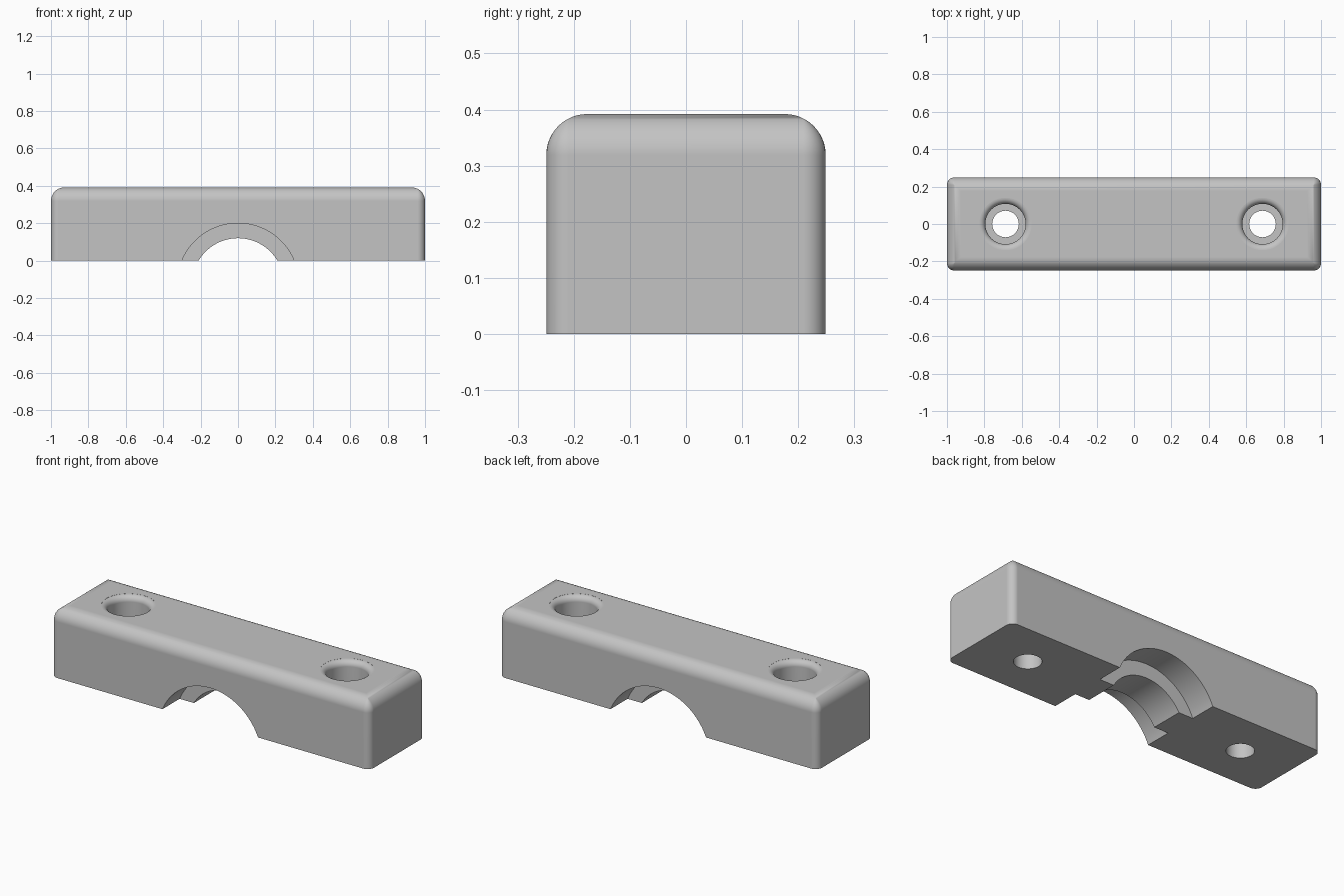
import bpy, bmesh
from math import pi, sin, cos, radians
from mathutils import Matrix, Vector

if "Cube" in bpy.data.objects:
    bpy.data.objects.remove(bpy.data.objects["Cube"], do_unlink=True)

HALF_X, HALF_Y, HEIGHT = 1.0, 0.249, 0.392
TOP_R, SIDE_R = 0.073, 0.04          # top fillet, upright edge fillet
HOLE_X, HOLE_R, BORE_R, LIP_R = 0.687, 0.071, 0.108, 0.032
BORE_FLOOR = 0.2
ARCH_Z, SEAT_R, RIDGE_R, RIDGE_HALF = -0.125, 0.325, 0.245, 0.095

grey = bpy.data.materials.new("plain grey")
grey.use_nodes = True
colour = (0.55, 0.55, 0.55, 1)
grey.diffuse_color = colour
grey.node_tree.nodes["Principled BSDF"].inputs["Base Color"].default_value = colour


def finish(bm, name):
    bmesh.ops.remove_doubles(bm, verts=bm.verts, dist=1e-5)
    bmesh.ops.recalc_face_normals(bm, faces=bm.faces)
    mesh = bpy.data.meshes.new(name)
    bm.to_mesh(mesh)
    bm.free()
    mesh.materials.append(grey)
    obj = bpy.data.objects.new(name, mesh)
    bpy.context.collection.objects.link(obj)
    return obj


def rounded_rectangle(inset, z, steps=8):
    """Outline whose corner radius shrinks to a mitre as it moves inward."""
    r = max(SIDE_R - inset, 0)
    points = []
    for k, (sx, sy) in enumerate([(1, 1), (-1, 1), (-1, -1), (1, -1)]):
        centre = Vector((sx * (HALF_X - inset - r), sy * (HALF_Y - inset - r), z))
        for i in range(steps + 1):
            a = (k + i / steps) * pi / 2
            points.append(centre + Vector((r * cos(a), r * sin(a), 0)))
    return points


def lathe(name, profile, matrix, segments=96):
    """Solid of revolution from (radius, height) points around local z."""
    bm = bmesh.new()
    verts = [bm.verts.new((r, 0, z)) for r, z in profile]
    edges = [bm.edges.new(pair) for pair in zip(verts, verts[1:])]
    bmesh.ops.spin(bm, geom=verts + edges, cent=(0, 0, 0), axis=(0, 0, 1),
                   angle=2 * pi, steps=segments)
    bmesh.ops.transform(bm, matrix=matrix, verts=bm.verts)
    cutter = finish(bm, name)
    cutter.hide_render = True
    return cutter


# Clamp body: lofted outlines with a rounded top edge
bm = bmesh.new()
levels = [(0, 0)]
for i in range(13):
    a = i / 12 * pi / 2
    levels.append((TOP_R * (1 - cos(a)), HEIGHT - TOP_R + TOP_R * sin(a)))
rings = [[bm.verts.new(p) for p in rounded_rectangle(*lv)] for lv in levels]
for low, high in zip(rings, rings[1:]):
    for i in range(len(low)):
        j = (i + 1) % len(low)
        bm.faces.new((low[i], low[j], high[j], high[i]))
bm.faces.new(rings[0])
bm.faces.new(rings[-1])
body = finish(bm, "clamp_body")

# Screw holes with a flat-bottomed bore and a rounded lip
lip_z = HEIGHT - LIP_R - 0.0005
screw = [(0, -0.1), (HOLE_R, -0.1), (HOLE_R, BORE_FLOOR), (BORE_R, BORE_FLOOR)]
for i in range(9):
    a = i / 8 * pi / 2
    screw.append((BORE_R + LIP_R * (1 - cos(a)), lip_z + LIP_R * sin(a)))
screw += [(BORE_R + LIP_R, HEIGHT + 0.1), (0, HEIGHT + 0.1)]
cutters = [lathe("screw_hole_cutter", screw, Matrix.Translation((s * HOLE_X, 0, 0)), 64)
           for s in (-1, 1)]

# Pipe arch with a raised ridge across its middle
arch = [(0, -0.4), (SEAT_R, -0.4), (SEAT_R, -RIDGE_HALF), (RIDGE_R, -RIDGE_HALF),
        (RIDGE_R, RIDGE_HALF), (SEAT_R, RIDGE_HALF), (SEAT_R, 0.4), (0, 0.4)]
cutters.append(lathe("arch_cutter", arch,
                     Matrix.Translation((0, 0, ARCH_Z)) @ Matrix.Rotation(pi / 2, 4, 'X'), 128))

# Cut, then shade
bpy.ops.object.select_all(action='DESELECT')
body.select_set(True)
bpy.context.view_layer.objects.active = body
for cutter in cutters:
    mod = body.modifiers.new("cut", 'BOOLEAN')
    mod.operation, mod.solver, mod.object = 'DIFFERENCE', 'EXACT', cutter
    bpy.ops.object.modifier_apply(modifier=mod.name)
    bpy.data.objects.remove(cutter, do_unlink=True)
bpy.ops.object.shade_smooth_by_angle(angle=radians(30))
weighted = body.modifiers.new("even shading", 'WEIGHTED_NORMAL')
weighted.keep_sharp = True
